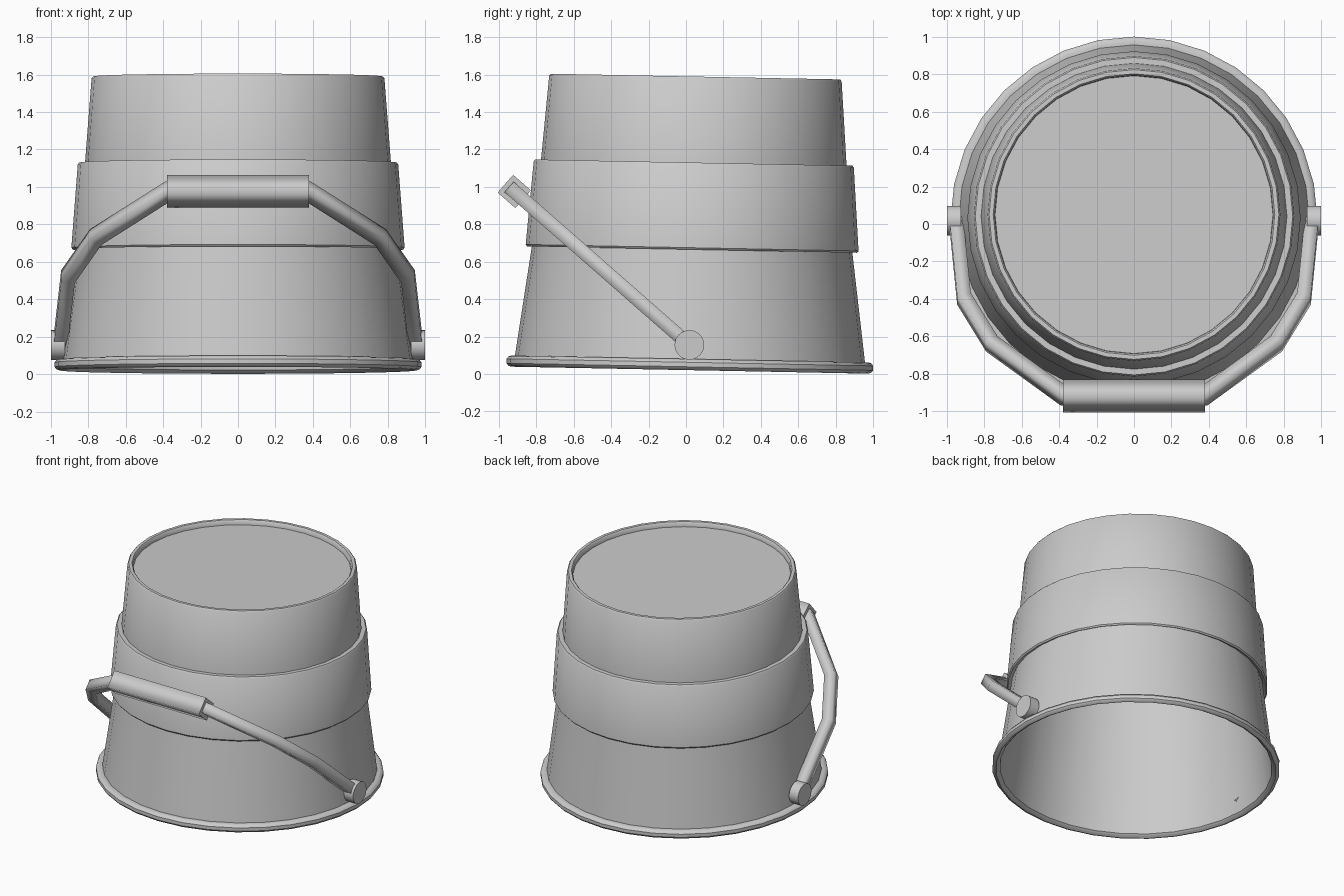
import bpy, bmesh, math
from mathutils import Vector, Matrix

if "Cube" in bpy.data.objects:
    bpy.data.objects.remove(bpy.data.objects["Cube"])

SEG = 32
TILT = Matrix.Translation((0, 0.02, 0.02)) @ Matrix.Rotation(-0.0195, 4, 'X')


def finish(bm, name, smooth_angle=None):
    bmesh.ops.recalc_face_normals(bm, faces=bm.faces)
    me = bpy.data.meshes.new(name)
    bm.to_mesh(me)
    bm.free()
    ob = bpy.data.objects.new(name, me)
    bpy.context.collection.objects.link(ob)
    if smooth_angle:
        bpy.ops.object.select_all(action='DESELECT')
        ob.select_set(True)
        bpy.context.view_layer.objects.active = ob
        bpy.ops.object.shade_smooth_by_angle(angle=math.radians(smooth_angle))
    return ob


def lathe(name, profile):
    """Spin an (r, z) profile round z; r = 0 ends close on the axis."""
    bm = bmesh.new()
    verts = [bm.verts.new((r, 0, z)) for r, z in profile]
    edges = [bm.edges.new(p) for p in zip(verts, verts[1:])]
    bmesh.ops.spin(bm, geom=verts + edges, cent=(0, 0, 0), axis=(0, 0, 1),
                   angle=math.tau, steps=SEG, use_duplicate=False)
    bmesh.ops.remove_doubles(bm, verts=bm.verts, dist=1e-4)
    bm.transform(TILT)
    return finish(bm, name, 35)


def square_tube(name, path, half, normal):
    """Square section swept along a planar path, mitred at the bends."""
    bm = bmesh.new()
    rings = []
    for i, p in enumerate(path):
        a = (p - path[max(i - 1, 0)]).normalized()
        b = (path[min(i + 1, len(path) - 1)] - p).normalized()
        t = (a + b).normalized()
        side = normal.cross(t) / max(t.dot(b if b.length else a), 0.5)
        rings.append([bm.verts.new(p + half * (u * side + v * normal))
                      for u, v in ((1, 1), (-1, 1), (-1, -1), (1, -1))])
    for r, s in zip(rings, rings[1:]):
        for k in range(4):
            bm.faces.new((r[k], r[k - 1], s[k - 1], s[k])).smooth = True
    for r in (rings[0], rings[-1]):
        cap = bm.faces.new(r)
        for e in cap.edges:
            e.smooth = False
    return finish(bm, name)


# Upturned bucket: outer wall, raised band, recessed base and inner wall
lathe("bucket_body", [
    (0.940, 0.03), (0.855, 0.66),
    (0.882, 0.645), (0.890, 0.655), (0.856, 1.100), (0.848, 1.110),
    (0.817, 1.110), (0.782, 1.560), (0.774, 1.570), (0.752, 1.570),
    (0.744, 1.560), (0.742, 1.535), (0, 1.535)])
lathe("bucket_inside", [(0.940, 0.01), (0.928, 0.02), (0.742, 1.515), (0, 1.515)])

# Rolled rim at the mouth
lathe("rolled_rim", [
    (0.938, 0.010), (0.955, 0.0), (0.970, 0.005), (0.980, 0.018),
    (0.980, 0.042), (0.970, 0.055), (0.955, 0.060), (0.936, 0.060)])

# Pivot ears
pivot = Vector((0, 0.018, 0.155))
for sx, side in ((-1, "left"), (1, "right")):
    bm = bmesh.new()
    bmesh.ops.create_cone(bm, cap_ends=True, segments=SEG, radius1=0.079,
                          radius2=0.079, depth=0.075)
    bm.transform(Matrix.Translation(pivot + Vector((sx * 0.9625, 0, 0)))
                 @ Matrix.Rotation(math.pi / 2, 4, 'Y'))
    finish(bm, side + "_handle_ear", 35)

# Swung-down handle and its grip
up = Vector((0, -0.752, 0.659))
normal = Vector((1, 0, 0)).cross(up)
half_path = [(0.95, 0.0), (0.908, 0.555), (0.76, 0.875), (0.375, 1.245)]
path = [pivot + Vector((x, 0, 0)) + up * u for x, u in
        half_path + [(-x, u) for x, u in reversed(half_path)]]
square_tube("handle", path, 0.037, normal)
square_tube("handle_grip", [pivot + Vector((x, 0, 0)) + up * 1.245
                            for x in (-0.38, 0.38)], 0.063, normal)
